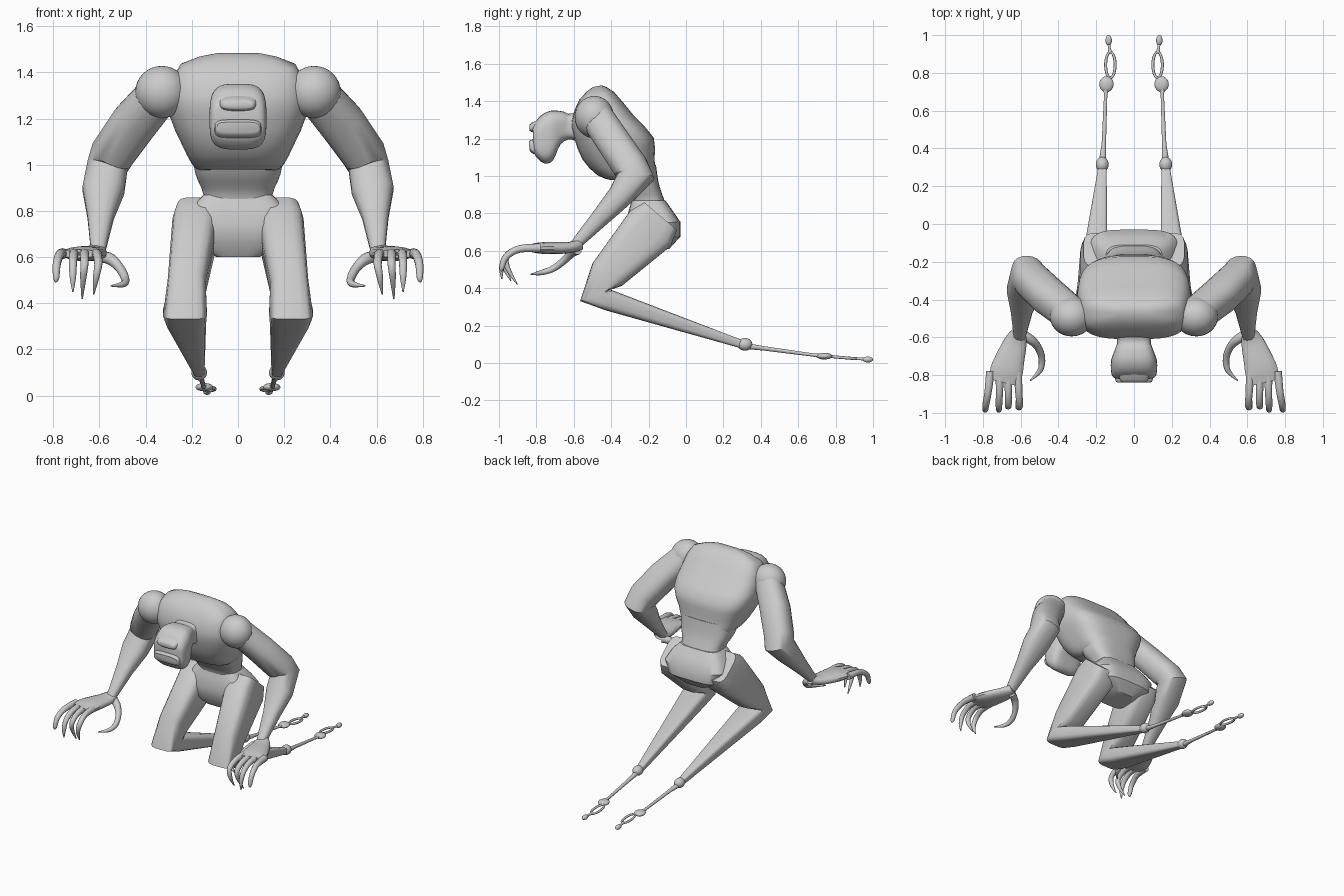
import bpy, bmesh, math
from mathutils import Vector, Matrix

if "Cube" in bpy.data.objects:
    bpy.data.objects.remove(bpy.data.objects["Cube"])

X, Z = Vector((1, 0, 0)), Vector((0, 0, 1))


def finish(name, bm, mirror=False, angle=40):
    bmesh.ops.recalc_face_normals(bm, faces=bm.faces)
    me = bpy.data.meshes.new(name)
    bm.to_mesh(me)
    bm.free()
    ob = bpy.data.objects.new(name, me)
    bpy.context.collection.objects.link(ob)
    bpy.ops.object.select_all(action='DESELECT')
    ob.select_set(True)
    bpy.context.view_layer.objects.active = ob
    bpy.ops.object.shade_smooth_by_angle(angle=math.radians(angle))
    if mirror:
        ob.modifiers.new("mirror", 'MIRROR')
    return ob


def refine(rows, sub):
    """Catmull-Rom interpolation between rows of numbers."""
    out = []
    for i in range(len(rows) - 1):
        p = [rows[max(i - 1, 0)], rows[i], rows[i + 1], rows[min(i + 2, len(rows) - 1)]]
        for k in range(sub):
            t = k / sub
            out.append([0.5 * (2 * b + (c - a) * t + (2 * a - 5 * b + 4 * c - d) * t * t
                               + (3 * b - a - 3 * c + d) * t ** 3) for a, b, c, d in zip(*p)])
    return out + [list(rows[-1])]


def skin(name, rings, power, n, mirror, angle=40):
    """Skin superellipse rings given as (centre, u, v)."""
    bm = bmesh.new()
    loops = []
    for c, u, v in rings:
        loop = []
        for i in range(n):
            a = 2 * math.pi * (i + 0.5) / n
            ca, sa = math.cos(a), math.sin(a)
            f = math.copysign(abs(ca) ** (2 / power), ca)
            g = math.copysign(abs(sa) ** (2 / power), sa)
            loop.append(bm.verts.new(c + u * f + v * g))
        loops.append(loop)
    for a, b in zip(loops, loops[1:]):
        for i in range(n):
            j = (i + 1) % n
            bm.faces.new((a[i], a[j], b[j], b[i]))
    bm.faces.new(loops[0])
    bm.faces.new(loops[-1])
    return finish(name, bm, mirror, angle)


def body(name, rows, power=3, sub=3, n=32):
    """Rows: y1, z1, y2, z2, half width; rings run across x."""
    rings = []
    for y1, z1, y2, z2, w in refine(rows, sub):
        a, b = Vector((0, y1, z1)), Vector((0, y2, z2))
        rings.append(((a + b) / 2, X * w, (a - b) / 2))
    return skin(name, rings, power, n, False)


def limb(name, rows, power=2, sub=1, n=16, ref=X, angle=40):
    """Rows: x, y, z, half size along ref, half size across it."""
    rows = refine(rows, sub)
    pts = [Vector(r[:3]) for r in rows]
    rings = []
    for i, r in enumerate(rows):
        t = Vector()
        if i:
            t += (pts[i] - pts[i - 1]).normalized()
        if i < len(pts) - 1:
            t += (pts[i + 1] - pts[i]).normalized()
        t.normalize()
        u = (ref - t * ref.dot(t)).normalized()
        rings.append((pts[i], u * r[3], t.cross(u) * r[4]))
    return skin(name, rings, power, n, True, angle)


def ball(name, loc, size, mirror=True, seg=24):
    bm = bmesh.new()
    bmesh.ops.create_uvsphere(bm, u_segments=seg, v_segments=seg // 2, radius=1,
                              matrix=Matrix.Translation(loc) @ Matrix.Diagonal((*size, 1)))
    return finish(name, bm, mirror, 60)


# torso
body("chest", [(-.45, 1.485, -.50, 1.475, .10), (-.385, 1.45, -.57, 1.41, .25),
               (-.28, 1.325, -.61, 1.30, .295), (-.172, 1.205, -.60, 1.21, .295),
               (-.168, 1.09, -.555, 1.09, .245), (-.155, 1.0, -.475, 1.005, .20),
               (-.15, .97, -.41, .98, .17)], 3.2, 2)
body("belly", [(-.16, 1.06, -.42, 1.06, .20), (-.145, .96, -.37, .96, .185),
               (-.115, .87, -.30, .87, .15), (-.08, .78, -.29, .78, .16)], 3, 3)
body("pelvis", [(-.11, .87, -.29, .87, .15), (-.075, .82, -.305, .82, .20),
                (-.03, .755, -.325, .74, .235), (-.03, .675, -.31, .66, .20),
                (-.09, .61, -.27, .60, .10)], 4, 1)

# head and neck
body("head_and_neck", [(-.48, 1.40, -.53, 1.15, .13), (-.61, 1.335, -.61, 1.195, .09),
                       (-.655, 1.345, -.67, 1.17, .10), (-.72, 1.35, -.71, 1.085, .12),
                       (-.775, 1.325, -.755, 1.066, .123), (-.81, 1.28, -.80, 1.10, .115),
                       (-.82, 1.26, -.815, 1.13, .095)], 3.6, 3)
body("muzzle", [(-.76, 1.20, -.76, 1.10, .105), (-.825, 1.195, -.82, 1.12, .10),
                (-.84, 1.185, -.837, 1.14, .09)], 4, 2)
body("brow", [(-.77, 1.31, -.77, 1.22, .09), (-.825, 1.285, -.825, 1.235, .075),
              (-.838, 1.27, -.838, 1.245, .06)], 3, 2)

# arms
ball("shoulder", (.33, -.49, 1.315), (.115, .105, .113), seg=32)
limb("arm", [(.33, -.48, 1.32, .09, .09), (.45, -.385, 1.18, .10, .092),
             (.545, -.295, 1.045, .095, .095), (.565, -.268, .995, .09, .10),
             (.583, -.355, .89, .092, .068), (.595, -.46, .775, .058, .05),
             (.605, -.585, .64, .034, .03), (.61, -.61, .615, .03, .025)], 2.5)

# hands
limb("hand", [(.605, -.565, .635, .034, .03), (.625, -.62, .618, .06, .03),
              (.655, -.71, .615, .078, .033), (.675, -.78, .615, .088, .03),
              (.69, -.84, .615, .08, .018)], 2.3, 3)
fingers = [(.615, .605, .625, .44, .035), (.665, .665, .675, .42, .06),
           (.71, .715, .715, .45, .0), (.76, .785, .79, .49, .0)]
for i, (bx, mx, tx, tz, curl) in enumerate(fingers):
    path = [(bx, -.78, .615, .024), ((bx + mx) / 2, -.89, .61, .02), (mx, -.96, .57, .018),
            ((mx + tx) / 2, -.985 + curl * .5, .51, .014), (tx, -.985 + curl * 1.4, tz, .003)]
    limb(f"finger_{i + 1}", [(*p, p[3]) for p in path], 2, 4, 10, angle=60)
thumb = [(.60, -.58, .605, .026), (.55, -.61, .59, .025), (.51, -.65, .55, .02),
         (.488, -.71, .505, .018), (.497, -.775, .483, .014), (.55, -.83, .475, .003)]
limb("thumb", [(*p, p[3]) for p in thumb], 2, 4, 10, Z, 60)

# legs
limb("leg", [(.185, -.135, .785, .082, .115), (.185, -.19, .72, .10, .145),
             (.222, -.42, .475, .083, .10), (.23, -.49, .36, .096, .082),
             (.225, -.41, .335, .088, .057), (.167, .30, .10, .022, .022)], 4)

# feet
ball("ankle", (.168, .315, .10), (.034, .04, .034))
limb("foot_rod", [(.167, .33, .09, .02, .016), (.16, .42, .078, .012, .012),
                  (.15, .68, .043, .009, .009), (.148, .73, .037, .016, .012)], 2, 1, 12)
ball("foot_knuckle", (.146, .74, .037), (.038, .042, .018))
bm = bmesh.new()
grid = []
for i in range(32):
    a = 2 * math.pi * i / 32
    out = Vector((math.cos(a), math.sin(a), 0))
    mid = Vector((.125 + .025 * out.x, .842 + .068 * out.y, .029 - .006 * out.y))
    grid.append([bm.verts.new(mid + out * .008 * math.cos(b) + Z * .008 * math.sin(b))
                 for b in (2 * math.pi * k / 8 for k in range(8))])
for i in range(32):
    for k in range(8):
        a, b, m = grid[i], grid[(i + 1) % 32], (k + 1) % 8
        bm.faces.new((a[k], a[m], b[m], b[k]))
finish("foot_ring", bm, True, 60)
limb("toe_stem", [(.127, .905, .024, .012, .009), (.131, .935, .022, .007, .007),
                  (.134, .97, .02, .01, .01)], 2, 1, 12)
ball("toe_tip", (.134, .972, .019), (.017, .028, .016))
